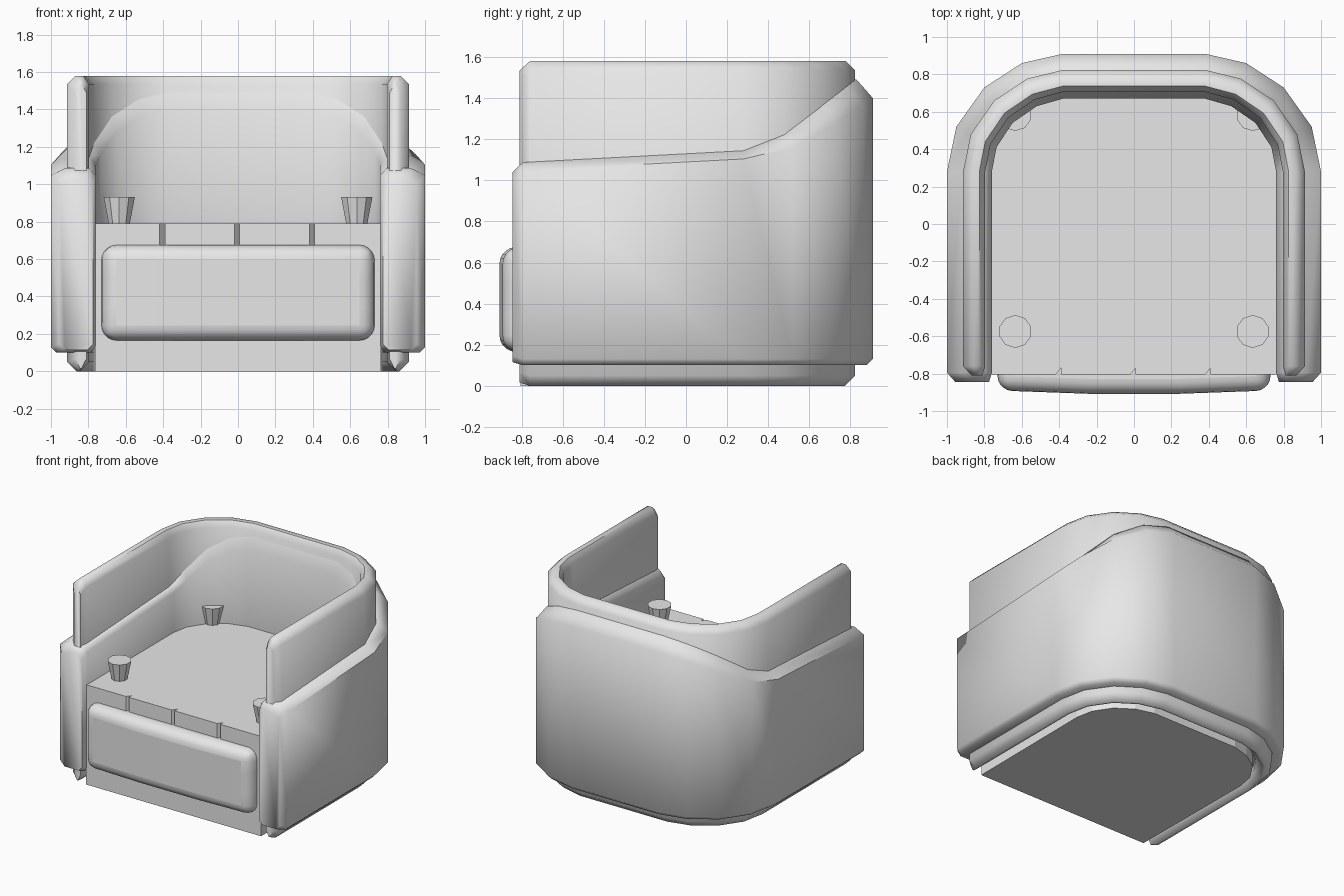
import bpy, bmesh, math
from mathutils import Vector

if "Cube" in bpy.data.objects:
    bpy.data.objects.remove(bpy.data.objects["Cube"], do_unlink=True)

grey = bpy.data.materials.new("plain_grey")
grey.use_nodes = True
COLOR = (0.8, 0.8, 0.8, 1)
grey.diffuse_color = COLOR
grey.node_tree.nodes["Principled BSDF"].inputs["Base Color"].default_value = COLOR


def make_object(name, bm, smooth=None):
    bmesh.ops.recalc_face_normals(bm, faces=bm.faces)
    mesh = bpy.data.meshes.new(name)
    bm.to_mesh(mesh)
    bm.free()
    mesh.materials.append(grey)
    obj = bpy.data.objects.new(name, mesh)
    bpy.context.collection.objects.link(obj)
    if smooth:
        bpy.ops.object.select_all(action='DESELECT')
        obj.select_set(True)
        bpy.context.view_layer.objects.active = obj
        bpy.ops.object.shade_smooth_by_angle(angle=math.radians(smooth))
    return obj


# Rounded U plan, left half: matching points on the outer and inner wall
OUTER = [(1, 0.28), (0.95, 0.52), (0.8, 0.73), (0.6, 0.86), (0.38, 0.91)]
INNER = [(0.76, 0.28), (0.735, 0.41), (0.65, 0.54), (0.52, 0.63), (0.38, 0.67)]


def plan_point(pair, t):
    return Vector(pair[0]).lerp(Vector(pair[1]), t)


def shell(name, t0, t1, z0, top_at, drop_at, front, cut_out, cut_in, cut_low):
    """Sweep a chamfered wall section round the U plan."""
    half = [(((1, y), (0.76, y)), inset) for y, inset in ((front, 0.045), (front + 0.05, 0))]
    half += [(pair, 0) for pair in zip(OUTER, INNER)]
    stations = [(p, s, 1) for p, s in half] + [(p, s, -1) for p, s in reversed(half)]
    bm = bmesh.new()
    rings = []
    for pair, inset, side in stations:
        y_mid = plan_point(pair, 0.5).y
        k = inset / 0.24
        a, b = t0 + k, t1 - k / 3
        low, top, drop = z0 + inset / 3, top_at(y_mid) - inset, drop_at(y_mid)
        c, d = min(cut_out, (b - a) * 0.45), min(cut_in, (b - a) * 0.45)
        e = min(cut_low / 0.24, (b - a) * 0.45)
        section = [(a, low + cut_low), (a + e, low), (b - e, low), (b, low + cut_low),
                   (b, top - drop), (b - d, top), (a + c, top), (a, top - drop)]
        ring = []
        for t, z in section:
            p = plan_point(pair, t)
            ring.append(bm.verts.new((side * p.x, p.y, z)))
        rings.append(ring)
    for r, q in zip(rings, rings[1:]):
        for i in range(len(r)):
            j = (i + 1) % len(r)
            bm.faces.new((r[i], r[j], q[j], q[i]))
    bm.faces.new(rings[0])
    bm.faces.new(rings[-1])
    return make_object(name, bm, 50)


def arm_height(y):
    steps = [(-0.84, 1.085), (0.27, 1.14), (0.46, 1.22), (0.79, 1.49)]
    for (y0, h0), (y1, h1) in zip(steps, steps[1:]):
        if y <= y1:
            return h0 + (h1 - h0) * (y - y0) / (y1 - y0)
    return steps[-1][1]


def arm_drop(y):
    return 0.04 + 0.05 * min(1, max(0, (y - 0.28) / 0.4))


# Thick outer wrap with sloping arms, and the taller thin shell inside it
shell("outer_wrap", 0, 1, 0.1, arm_height, arm_drop, -0.845, 0.33, 0.15, 0.03)
shell("inner_shell", 0.36, 0.85, 0, lambda y: 1.58, lambda y: 0.045, -0.81, 0.19, 0.13, 0.05)


# Seat block, its upper part having angled notches along the front edge
def seat_block(name, z0, z1, notches):
    front = -0.805
    half = [plan_point(p, 0.95) for p in zip(OUTER, INNER)]
    outline = [(-0.765, front)]
    for x in notches:
        outline += [(x - 0.014, front), (x + 0.014, front + 0.035), (x + 0.014, front)]
    outline.append((0.765, front))
    outline += [(p.x, p.y) for p in half] + [(-p.x, p.y) for p in reversed(half)]
    bm = bmesh.new()
    face = bm.faces.new([bm.verts.new((x, y, z0)) for x, y in outline])
    grown = bmesh.ops.extrude_face_region(bm, geom=[face], use_keep_orig=True)
    for v in grown["geom"]:
        if isinstance(v, bmesh.types.BMVert):
            v.co.z = z1
    make_object(name, bm)


seat_block("seat_base", 0, 0.6, [])
seat_block("seat_top", 0.6, 0.79, [-0.405, -0.005, 0.395])

# Padded front panel, slightly bulging
bm = bmesh.new()
bmesh.ops.create_cube(bm, size=1)
bmesh.ops.subdivide_edges(bm, edges=bm.edges[:], cuts=2, use_grid_fill=True)
for v in bm.verts:
    bulge = 0.02 * (1 - (2 * v.co.x) ** 2) if v.co.y < -0.4 else 0
    v.co = (v.co.x * 1.46, v.co.y * 0.3 - 0.74 - bulge, v.co.z * 0.51 + 0.42)
panel = make_object("front_panel", bm, 50)
bevel = panel.modifiers.new("soft_edges", 'BEVEL')
bevel.width = 0.08
bevel.segments = 5
bevel.limit_method = 'ANGLE'
bevel.angle_limit = math.radians(60)

# Four tapered pegs standing on the seat
for side, side_name in ((1, "left"), (-1, "right")):
    for y, end_name in ((-0.575, "front"), (0.585, "back")):
        bm = bmesh.new()
        bmesh.ops.create_cone(bm, cap_ends=True, segments=10, radius1=0.058,
                              radius2=0.088, depth=0.15)
        bmesh.ops.translate(bm, verts=bm.verts, vec=(side * 0.635, y, 0.858))
        make_object(f"{end_name}_{side_name}_peg", bm)
